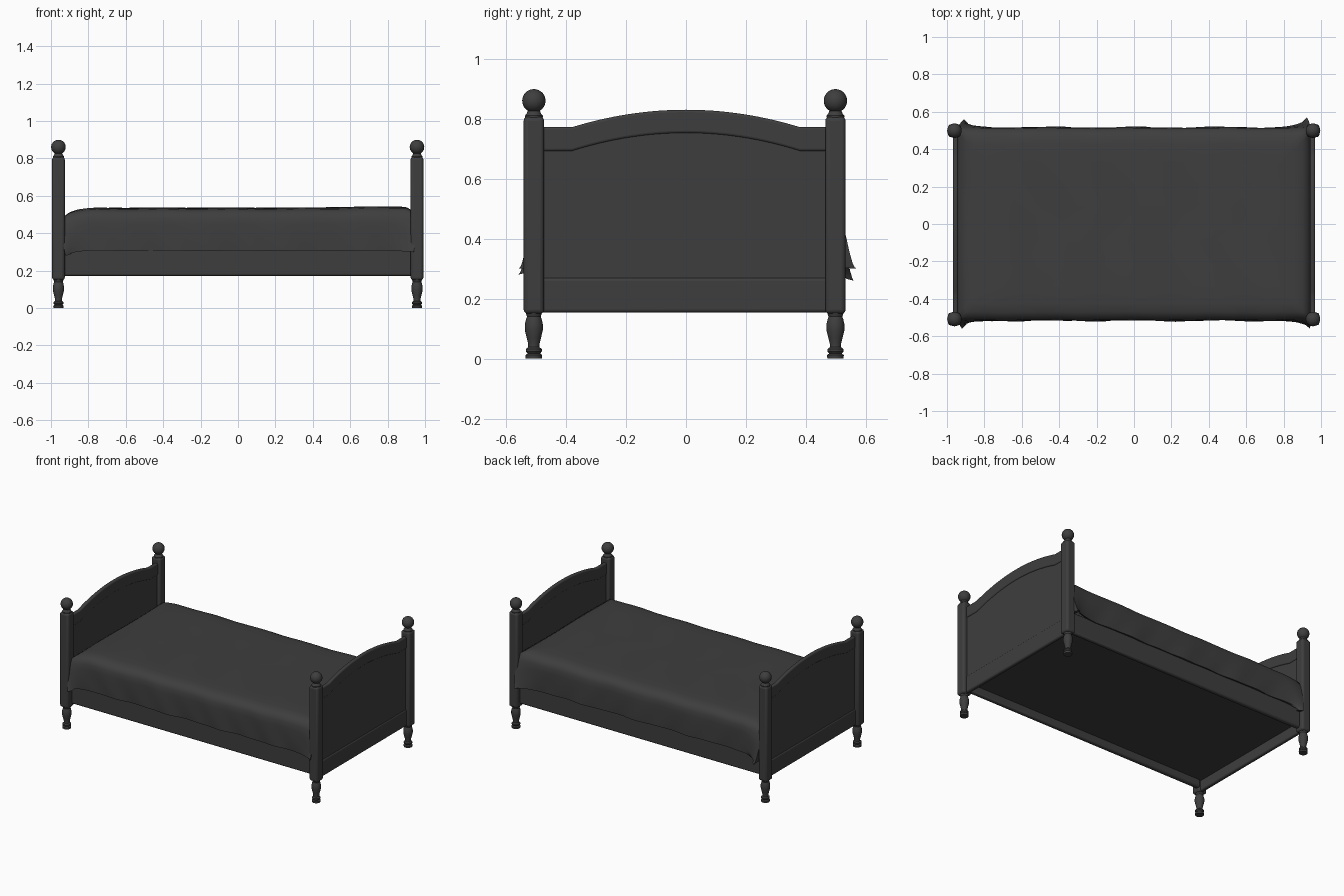
import bpy, bmesh, math
from mathutils import Vector, Matrix

cube = bpy.data.objects.get("Cube")
if cube:
    bpy.data.objects.remove(cube, do_unlink=True)

mat = bpy.data.materials.new("charcoal grey")
mat.use_nodes = True
colour = (0.048, 0.048, 0.048, 1)
mat.diffuse_color = colour
mat.node_tree.nodes["Principled BSDF"].inputs["Base Color"].default_value = colour


def finish(name, bm, bevel=0, segments=3, angle=35):
    bmesh.ops.recalc_face_normals(bm, faces=bm.faces)
    mesh = bpy.data.meshes.new(name)
    bm.to_mesh(mesh)
    bm.free()
    mesh.materials.append(mat)
    obj = bpy.data.objects.new(name, mesh)
    bpy.context.collection.objects.link(obj)
    if bevel:
        mod = obj.modifiers.new("Bevel", "BEVEL")
        mod.width, mod.segments = bevel, segments
    bpy.ops.object.select_all(action="DESELECT")
    obj.select_set(True)
    bpy.context.view_layer.objects.active = obj
    bpy.ops.object.shade_smooth_by_angle(angle=math.radians(angle))
    return obj


def box(name, centre, size, bevel=0, segments=3):
    bm = bmesh.new()
    bmesh.ops.create_cube(bm, size=1)
    bmesh.ops.scale(bm, vec=size, verts=bm.verts)
    bmesh.ops.translate(bm, vec=centre, verts=bm.verts)
    return finish(name, bm, bevel, segments)


def lathe(name, profile, x, y):
    # profile holds (radius, height) pairs from the bottom up
    bm = bmesh.new()
    verts = [bm.verts.new((x + r, y, z)) for r, z in profile]
    edges = [bm.edges.new(pair) for pair in zip(verts, verts[1:])]
    bmesh.ops.spin(bm, geom=verts + edges, cent=(x, y, 0), axis=(0, 0, 1),
                   angle=math.tau, steps=24, use_duplicate=False)
    bmesh.ops.remove_doubles(bm, verts=bm.verts, dist=0.0001)
    bmesh.ops.holes_fill(bm, edges=bm.edges)
    return finish(name, bm)


def slab(name, outline, x, thickness, bevel=0):
    # outline in the y-z plane, extruded along x
    bm = bmesh.new()
    face = bm.faces.new([bm.verts.new((x - thickness / 2, y, z)) for y, z in outline])
    ext = bmesh.ops.extrude_face_region(bm, geom=[face])
    moved = [g for g in ext["geom"] if isinstance(g, bmesh.types.BMVert)]
    bmesh.ops.translate(bm, vec=(thickness, 0, 0), verts=moved)
    return finish(name, bm, bevel)


def fold(name, balls):
    # soft lump wrapped around a chain of balls (centre, radius)
    bm = bmesh.new()
    for centre, radius in balls:
        bmesh.ops.create_icosphere(bm, subdivisions=2, radius=radius,
                                   matrix=Matrix.Translation(centre))
    bmesh.ops.delete(bm, geom=bm.faces[:], context="FACES_KEEP_BOUNDARY")
    hull = bmesh.ops.convex_hull(bm, input=bm.verts)
    spare = set(hull["geom_interior"] + hull["geom_unused"])
    bmesh.ops.delete(bm, geom=[v for v in spare if isinstance(v, bmesh.types.BMVert)],
                     context="VERTS")
    return finish(name, bm, angle=70)


# Turned legs, square posts and ball finials
leg_profile = [(0.027, 0), (0.028, 0.012), (0.021, 0.017), (0.027, 0.024), (0.027, 0.032),
               (0.019, 0.038), (0.019, 0.05), (0.024, 0.07), (0.030, 0.095), (0.030, 0.115),
               (0.026, 0.132), (0.023, 0.14), (0.027, 0.152)]
ball_r, ball_z = 0.039, 0.861
finial = [(0.030, 0.805), (0.030, 0.811), (0.024, 0.818), (0.021, 0.826)]
finial += [(ball_r * math.sin(a), ball_z - ball_r * math.cos(a))
           for a in [math.pi * (0.17 + 0.83 * i / 12) for i in range(13)]]
for x_side, end in ((-0.960, "head"), (0.957, "foot")):
    for y_side, side in ((-0.508, "front"), (0.499, "back")):
        lathe(f"{end}_{side}_leg", leg_profile, x_side, y_side)
        box(f"{end}_{side}_post", (x_side, y_side, 0.479), (0.068, 0.068, 0.658), 0.014, 3)
        lathe(f"{end}_{side}_finial", finial, x_side, y_side)


# Arched end boards
def arch(y, base, rise):
    s = min(abs(y) / 0.38, 1)
    return base + rise * (1 - s * s)


stations = [-0.48, -0.38] + [-0.36 + 0.72 * i / 24 for i in range(25)] + [0.38, 0.48]
top_line = [(y, arch(y, 0.773, 0.058)) for y in stations]
low_line = [(y, arch(y, 0.693, 0.060)) for y in stations]
for s, end in ((-1, "head"), (1, "foot")):
    slab(f"{end}_panel", [(-0.48, 0.2)] + [(y, z + 0.02) for y, z in low_line] + [(0.48, 0.2)],
         s * 0.955, 0.016)
    slab(f"{end}_arched_rail", low_line + top_line[::-1], s * 0.955, 0.026, 0.008)
    box(f"{end}_bottom_rail", (s * 0.955, 0, 0.212), (0.028, 0.97, 0.116), 0.011, 4)

# Side rails, base board and mattress
for s, side in ((-1, "front"), (1, "back")):
    box(f"{side}_side_rail", (0, s * 0.486, 0.245), (1.87, 0.032, 0.146), 0.012, 4)
box("base_board", (0, 0, 0.235), (1.89, 0.96, 0.02))
box("mattress", (0, 0, 0.37), (1.84, 0.96, 0.25), 0.04)

# Blanket: rings lofted down from the top, flaring at the corners
HX, HY = 0.947, 0.516
tips = {(-1, -1): Vector((-0.92, -0.56, 0.28)), (1, -1): Vector((0.94, -0.56, 0.30)),
        (-1, 1): Vector((-0.91, 0.56, 0.26)), (1, 1): Vector((0.925, 0.57, 0.30))}
rings = [(-0.42, 0.535), (-0.3, 0.535), (-0.18, 0.535), (-0.09, 0.534), (-0.045, 0.528),
         (-0.016, 0.512), (-0.003, 0.485), (0.0, 0.45), (0.001, 0.41), (0.001, 0.37),
         (0.001, 0.335), (0.0, 0.306)]
NX, NY = 60, 34
perimeter = [(-1 + 2 * i / NX, -1) for i in range(NX)] + [(1, -1 + 2 * i / NY) for i in range(NY)]
perimeter += [(-u, -v) for u, v in perimeter]


def blanket_point(u, v, offset, z):
    p = Vector((u * (HX + offset), v * (HY + offset), z))
    # soft sag at the head, slight lift at the foot, gentle creases
    sag = max(0, min(1, (-p.x - 0.76) / 0.19))
    lift = max(0, p.x - 0.3) * 0.015
    fade = max(0, (z - 0.4) / 0.135)
    p.z += fade * (lift - 0.035 * sag * sag) + 0.002 * math.sin(17 * p.x + 9 * p.y)
    depth = max(0, min(1, (0.49 - z) / 0.184))
    ripple = 0.003 * math.sin(14 * p.x + 3 * p.y) + 0.002 * math.sin(31 * p.x + 22 * z)
    if abs(v) == 1:
        p.y += v * ripple * (0.3 + depth)
    # draw points near each corner outwards
    for (sx, sy), tip in tips.items():
        d = math.hypot(sx * HX - u * HX, sy * HY - v * HY)
        p = p.lerp(tip, math.exp(-(d / 0.08) ** 2) * depth ** 0.75)
    return p


bm = bmesh.new()
loops = [[bm.verts.new(blanket_point(u, v, o, z)) for u, v in perimeter] for o, z in rings]
bm.faces.new(loops[0])
# turned-under hem closes the lower edge
loops.append([bm.verts.new((v.co.x * 0.975, v.co.y * 0.96, v.co.z + 0.006)) for v in loops[-1]])
count = len(perimeter)
for upper, lower in zip(loops, loops[1:]):
    for i in range(count):
        j = (i + 1) % count
        bm.faces.new((upper[i], lower[i], lower[j], upper[j]))
finish("blanket", bm, angle=70)

# Bunched corner folds of the blanket
fold("head_front_fold", [((-0.925, -0.51, 0.44), 0.022), ((-0.92, -0.555, 0.37), 0.022),
                         ((-0.915, -0.593, 0.285), 0.026)])
fold("head_back_fold", [((-0.92, 0.50, 0.44), 0.022), ((-0.91, 0.54, 0.34), 0.025),
                        ((-0.903, 0.585, 0.25), 0.021)])
fold("foot_front_fold", [((0.89, -0.50, 0.42), 0.025), ((0.88, -0.53, 0.33), 0.03),
                         ((0.978, -0.593, 0.308), 0.019)])
fold("foot_back_fold", [((0.87, 0.50, 0.43), 0.028), ((0.90, 0.55, 0.39), 0.025),
                        ((0.935, 0.597, 0.318), 0.026)])
